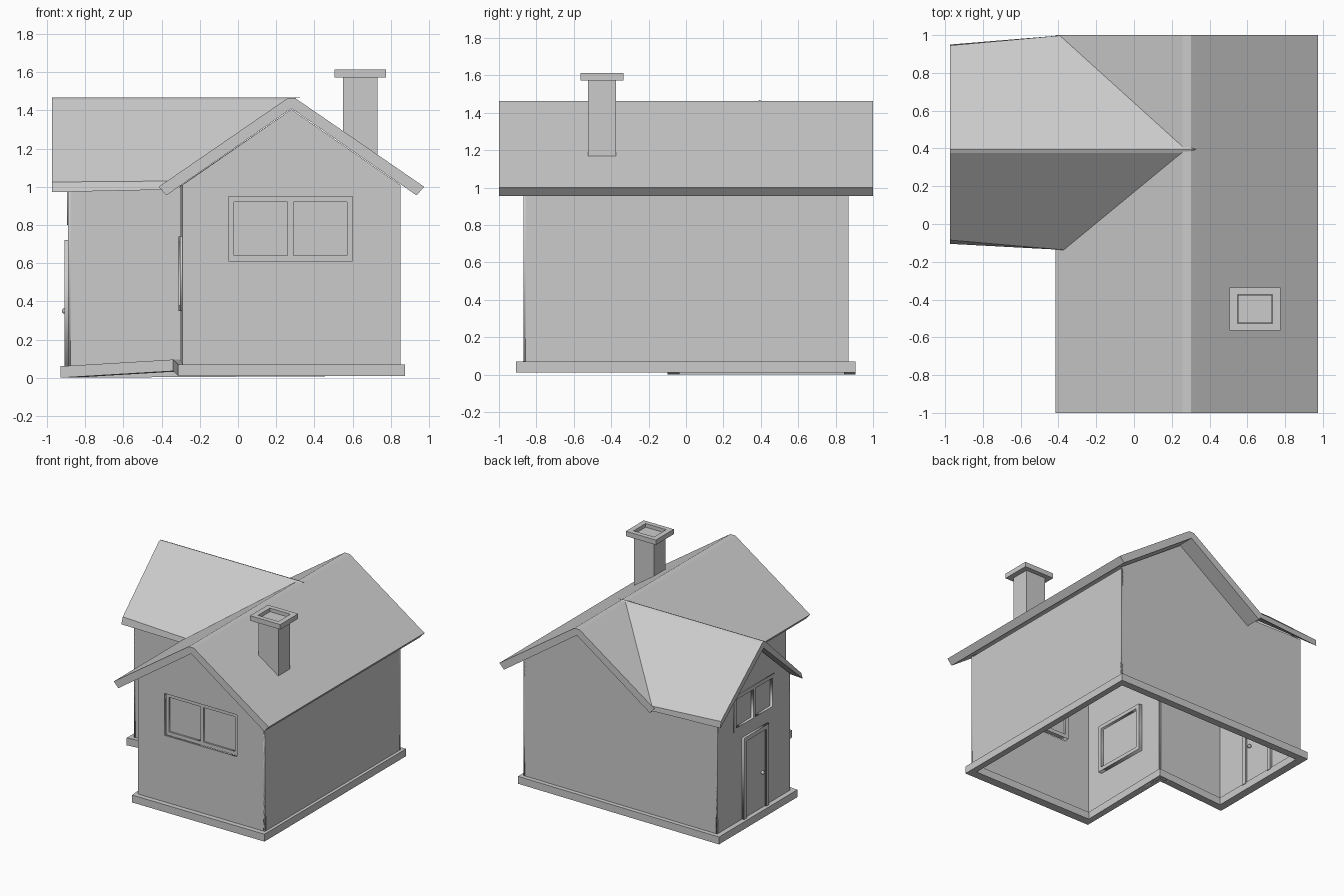
import bpy, bmesh
from mathutils import Vector, Matrix

if "Cube" in bpy.data.objects:
    bpy.data.objects.remove(bpy.data.objects["Cube"])

def add_mesh(name, bm):
    bmesh.ops.recalc_face_normals(bm, faces=bm.faces)
    me = bpy.data.meshes.new(name)
    bm.to_mesh(me)
    bm.free()
    ob = bpy.data.objects.new(name, me)
    bpy.context.collection.objects.link(ob)
    return ob

def loft(name, rings, closed=False):
    """Skin between rings of 3D points; cap the ends or close the loop."""
    bm = bmesh.new()
    vs = [[bm.verts.new(p) for p in r] for r in rings]
    n = len(vs[0])
    pairs = list(zip(vs, vs[1:])) + ([(vs[-1], vs[0])] if closed else [])
    for a, b in pairs:
        for i in range(n):
            j = (i + 1) % n
            bm.faces.new((a[i], a[j], b[j], b[i]))
    if not closed:
        bm.faces.new(vs[0])
        bm.faces.new(vs[-1])
    return add_mesh(name, bm)

def rect(u0, u1, z0, z1):
    return [(u0, z0), (u1, z0), (u1, z1), (u0, z1)]

def panel(name, p0, p1, outline, holes=(), w0=-0.012, w1=0.0):
    """Upright slab with holes along p0->p1; w is distance outward."""
    cu = bpy.data.curves.new(name, 'CURVE')
    cu.dimensions, cu.fill_mode = '2D', 'BOTH'
    cu.extrude = (w1 - w0) / 2
    for loop in [outline, *holes]:
        sp = cu.splines.new('POLY')
        sp.points.add(len(loop) - 1)
        for pt, (u, z) in zip(sp.points, loop):
            pt.co = (u, z, 0, 1)
        sp.use_cyclic_u = True
    tmp = bpy.data.objects.new(name + "_tmp", cu)
    bpy.context.collection.objects.link(tmp)
    dg = bpy.context.evaluated_depsgraph_get()
    me = bpy.data.meshes.new_from_object(tmp.evaluated_get(dg))
    bpy.data.objects.remove(tmp)
    u = Vector((p1[0] - p0[0], p1[1] - p0[1], 0)).normalized()
    z = Vector((0, 0, 1))
    w = u.cross(z)
    o = Vector((p0[0], p0[1], 0)) + w * (w0 + w1) / 2
    m = Matrix((u, z, w)).transposed().to_4x4()
    m.translation = o
    me.transform(m)
    me.name = name
    ob = bpy.data.objects.new(name, me)
    bpy.context.collection.objects.link(ob)

def window(name, p0, p1, box, panes, w0, w1, f=0.03):
    u0, u1, z0, z1 = box
    step = (u1 - u0 - f) / panes
    holes = [rect(u0 + f + i * step, u0 + (i + 1) * step, z0 + f, z1 - f) for i in range(panes)]
    panel(name + "_frame", p0, p1, rect(*box), holes, w0, w1)
    mid = (w0 + w1) / 2
    panel(name + "_glass", p0, p1, rect(u0 + .01, u1 - .01, z0 + .01, z1 - .01), (), mid - .004, mid + .004)

# Walls
front = ((-0.29, -0.87), (0.85, -0.87))
right = ((0.85, -0.87), (0.85, 0.87))
back = ((0.85, 0.87), (-0.89, 0.87))
left = ((-0.89, 0.87), (-0.89, -0.06))
wing = ((-0.89, -0.06), (-0.305, -0.06))
side = ((-0.305, -0.06), (-0.29, -0.87))
fw = (0.24, 0.89, 0.61, 0.95)
lw = (0.21, 0.73, 0.80, 1.09)
sw = (0.19, 0.65, 0.35, 0.74)
door = (0.32, 0.64, 0.05, 0.72)
panel("front_wall", *front, [(0, .03), (1.14, .03), (1.14, 1.01), (.57, 1.405), (0, 1.01)], [rect(*fw)])
panel("right_wall", *right, rect(0, 1.74, .03, 1.0))
panel("back_wall", *back, [(0, .03), (1.74, .03), (1.74, 1.03), (1.13, 1.02), (.57, 1.405), (0, 1.01)])
panel("wing_gable_wall", *left, [(0, .03), (.93, .03), (.93, 1.01), (.475, 1.41), (0, 1.03)],
      [rect(*lw), rect(*door)])
panel("wing_front_wall", *wing, rect(0, .585, .03, 1.0))
panel("side_wall", *side, rect(0, .81, .03, 1.01), [rect(*sw)])

# Windows
window("front_window", *front, fw, 2, -0.05, -0.015)
window("gable_window", *left, lw, 2, -0.045, 0.005)
window("side_window", *side, sw, 1, -0.045, 0.01)

# Door with frame and knobs
u0, u1, z0, z1 = door
f = 0.035
panel("door_frame", *left, [(u0, z0), (u0 + f, z0), (u0 + f, z1 - f), (u1 - f, z1 - f),
                            (u1 - f, z0), (u1, z0), (u1, z1), (u0, z1)], (), -0.03, 0.018)
panel("door", *left, rect(u0 + .01, u1 - .01, z0, z1 - .01), (), -0.015, 0.004)
for nm, x in (("outer", -0.908), ("inner", -0.862)):
    bm = bmesh.new()
    bmesh.ops.create_uvsphere(bm, u_segments=12, v_segments=8, radius=0.015,
                              matrix=Matrix.Translation((x, 0.31, 0.35)))
    add_mesh("door_knob_" + nm, bm)

# Base moulding, a ring around the L-shaped plan (outer and inner corners)
plan = [(-.315, -.91, .01, -.265, -.84), (.875, -.91, .01, .825, -.84), (.875, .905, .01, .825, .845),
        (-.93, .905, 0, -.865, .845), (-.93, -.10, 0, -.865, -.035), (-.34, -.10, .035, -.28, -.035)]
loft("base_moulding", [[(x, y, z), (x, y, max(.06, z + .06)), (a, b, max(.06, z + .06)), (a, b, z)]
                       for x, y, z, a, b in plan], closed=True)

# Main roof
half = [(.655, .955), (.695, 1.0), (.055, 1.44), (.022, 1.462)]
prof = ([(.28 - a, z) for a, z in half] + [(.28 + a, z) for a, z in reversed(half)] + [(.28, 1.41)])
loft("main_roof", [[(x, y, z) for x, z in prof] for y in (-1, 1)])

# Wing roof, cut along the valleys
outer = [(-.975, -.105, .972), (-.975, -.085, 1.025), (-.975, .375, 1.458), (-.975, .395, 1.467),
         (-.975, .415, 1.458), (-.975, .945, 1.025), (-.975, .95, .972), (-.975, .395, 1.41)]
inner = [(-.36, -.138, .985), (-.36, -.138, 1.03), (.26, .375, 1.458), (.33, .395, 1.467),
         (.26, .415, 1.458), (-.39, .998, 1.015), (-.39, .998, .975), (.25, .395, 1.41)]
loft("wing_roof", [outer, inner])

# Chimney with a hollow cap
shaft = [(.55, 1.27), (.73, 1.15), (.73, 1.585), (.55, 1.585)]
loft("chimney_shaft", [[(x, y, z) for x, z in shaft] for y in (-.525, -.375)])
ring = [(.505, -.565, .548, -.527), (.775, -.565, .732, -.527),
        (.775, -.335, .732, -.373), (.505, -.335, .548, -.373)]
loft("chimney_cap", [[(x, y, 1.573), (x, y, 1.613), (a, b, 1.613), (a, b, 1.573)]
                     for x, y, a, b in ring], closed=True)
